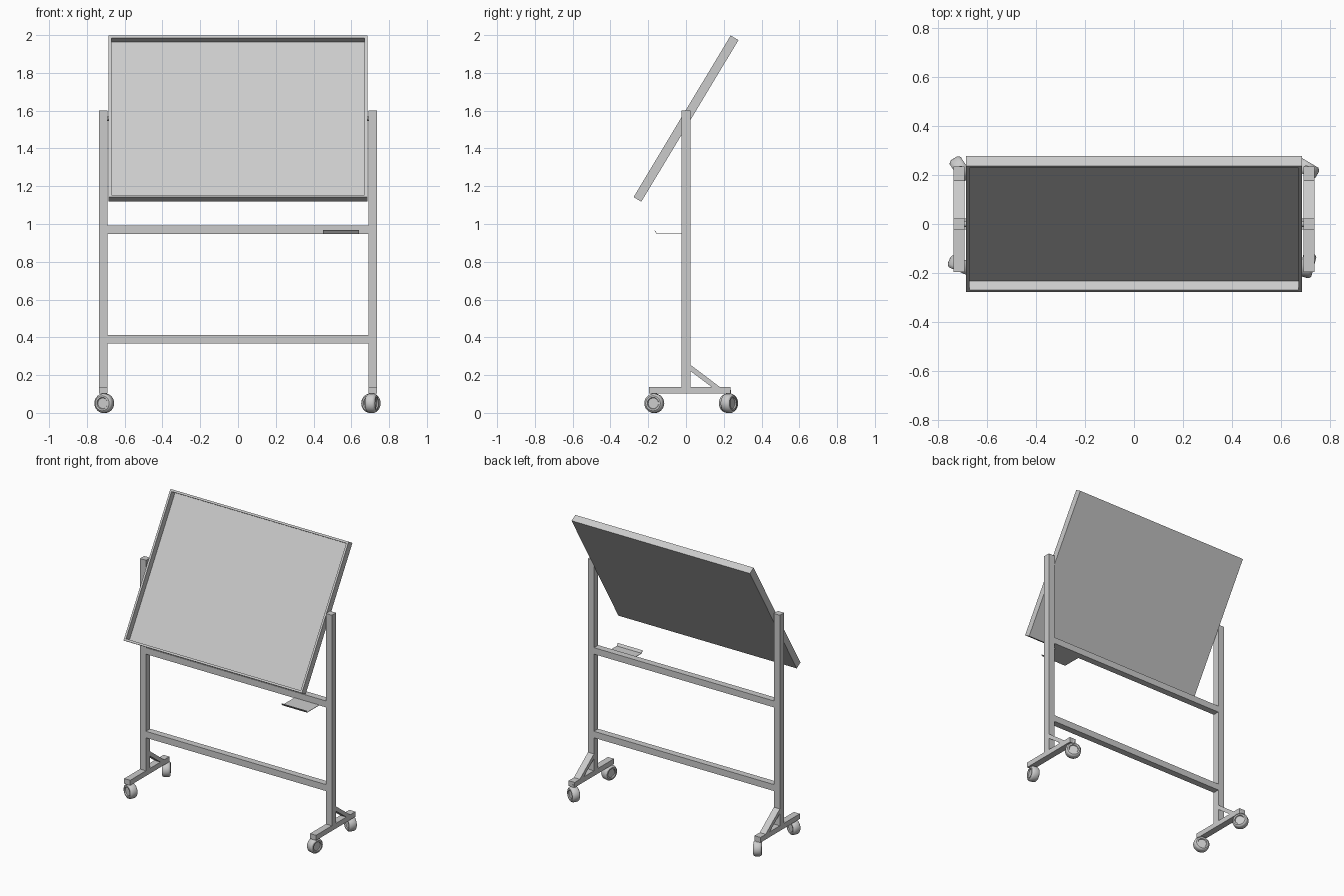
import bpy, bmesh, math
from mathutils import Matrix, Vector

if "Cube" in bpy.data.objects:
    bpy.data.objects.remove(bpy.data.objects["Cube"])


def finish(name, bm, smooth=False):
    bmesh.ops.recalc_face_normals(bm, faces=bm.faces)
    me = bpy.data.meshes.new(name)
    bm.to_mesh(me)
    bm.free()
    ob = bpy.data.objects.new(name, me)
    bpy.context.collection.objects.link(ob)
    if smooth:
        bpy.ops.object.select_all(action='DESELECT')
        ob.select_set(True)
        bpy.context.view_layer.objects.active = ob
        bpy.ops.object.shade_smooth_by_angle(angle=math.radians(30))
    return ob


def box_bm(lo, hi):
    bm = bmesh.new()
    lo, hi = Vector(lo), Vector(hi)
    bmesh.ops.create_cube(bm, size=1, matrix=Matrix.Translation((lo + hi) / 2)
                          @ Matrix.Diagonal((hi - lo).to_4d()))
    return bm


def box(name, lo, hi):
    return finish(name, box_bm(lo, hi))


def prism(name, pts, x0, x1):
    # extrude a (y, z) outline along x
    bm = bmesh.new()
    f = bm.faces.new([bm.verts.new((x0, y, z)) for y, z in pts])
    ext = bmesh.ops.extrude_face_region(bm, geom=[f])["geom"]
    bmesh.ops.translate(bm, vec=(x1 - x0, 0, 0),
                        verts=[v for v in ext if isinstance(v, bmesh.types.BMVert)])
    return finish(name, bm)


def lathe(name, profile, matrix, steps=28):
    # revolve (axial, radius) profile around local x
    bm = bmesh.new()
    vs = [bm.verts.new((a, 0, r)) for a, r in profile]
    es = [bm.edges.new(p) for p in zip(vs, vs[1:])]
    bmesh.ops.spin(bm, geom=vs + es, axis=(1, 0, 0), cent=(0, 0, 0),
                   angle=2 * math.pi, steps=steps)
    bmesh.ops.remove_doubles(bm, verts=bm.verts, dist=1e-5)
    bm.transform(matrix)
    return finish(name, bm, True)


# tilted board: deep frame with the panel recessed to the back
bm = box_bm((-0.685, -0.024, -0.499), (0.685, 0.024, 0.499))
bm.normal_update()
front = min(bm.faces, key=lambda f: f.calc_center_median().y)
bmesh.ops.inset_region(bm, faces=[front], thickness=0.02)
ext = bmesh.ops.extrude_face_region(bm, geom=[front])["geom"]
bmesh.ops.translate(bm, vec=(0, 0.044, 0),
                    verts=[v for v in ext if isinstance(v, bmesh.types.BMVert)])
if front.is_valid:
    bmesh.ops.delete(bm, geom=[front], context='FACES_ONLY')
bm.transform(Matrix.Translation((0, 0, 1.558)) @ Matrix.Rotation(math.radians(-31), 4, 'X'))
finish("board", bm)

# side stands
for side, s in (("left", -1), ("right", 1)):
    x0, x1 = sorted((s * 0.691, s * 0.737))
    box(side + "_post", (x0, -0.023, 0.138), (x1, 0.023, 1.6))
    box(side + "_foot", (x0, -0.196, 0.102), (x1, 0.235, 0.138))
    prism(side + "_brace", [(0.023, 0.255), (0.023, 0.222), (0.135, 0.138), (0.178, 0.138)], x0, x1)
    lathe(side + "_pivot", [(-0.008, 0), (-0.008, 0.012), (0.008, 0.012), (0.008, 0)],
          Matrix.Translation((s * 0.688, 0, 1.558)), 16)

# cross bars
for name, z in (("upper_bar", 0.948), ("lower_bar", 0.367)):
    box(name, (-0.691, -0.023, z), (0.691, 0.023, z + 0.045))

# pen tray with bent lip
prism("tray", [(-0.023, 0.948), (-0.155, 0.948), (-0.168, 0.965),
               (-0.166, 0.967), (-0.154, 0.951), (-0.023, 0.951)], 0.45, 0.64)

# swivel casters: position and axle direction
casters = {"front_left": (-0.708, -0.168, 0.40, 0.92),
           "front_right": (0.708, -0.168, 0.97, -0.25),
           "back_left": (-0.708, 0.225, 0.84, 0.54),
           "back_right": (0.704, 0.227, 0.51, 0.86)}
tyre = [(-0.020, 0), (-0.020, 0.028), (-0.027, 0.031), (-0.027, 0.040), (-0.022, 0.047),
        (-0.014, 0.051), (0.014, 0.051), (0.022, 0.047), (0.027, 0.040), (0.027, 0.031),
        (0.020, 0.028), (0.020, 0)]
for name, (x, y, ax, ay) in casters.items():
    m = Matrix.Translation((x, y, 0.051)) @ Matrix.Rotation(math.atan2(ay, ax), 4, 'Z')
    lathe(name + "_wheel", tyre, m)
    lathe(name + "_stem", [(-0.02, 0), (-0.02, 0.012), (0.015, 0.012), (0.015, 0)],
          Matrix.Translation((x, y, 0.1)) @ Matrix.Rotation(math.pi / 2, 4, 'Y'), 16)
